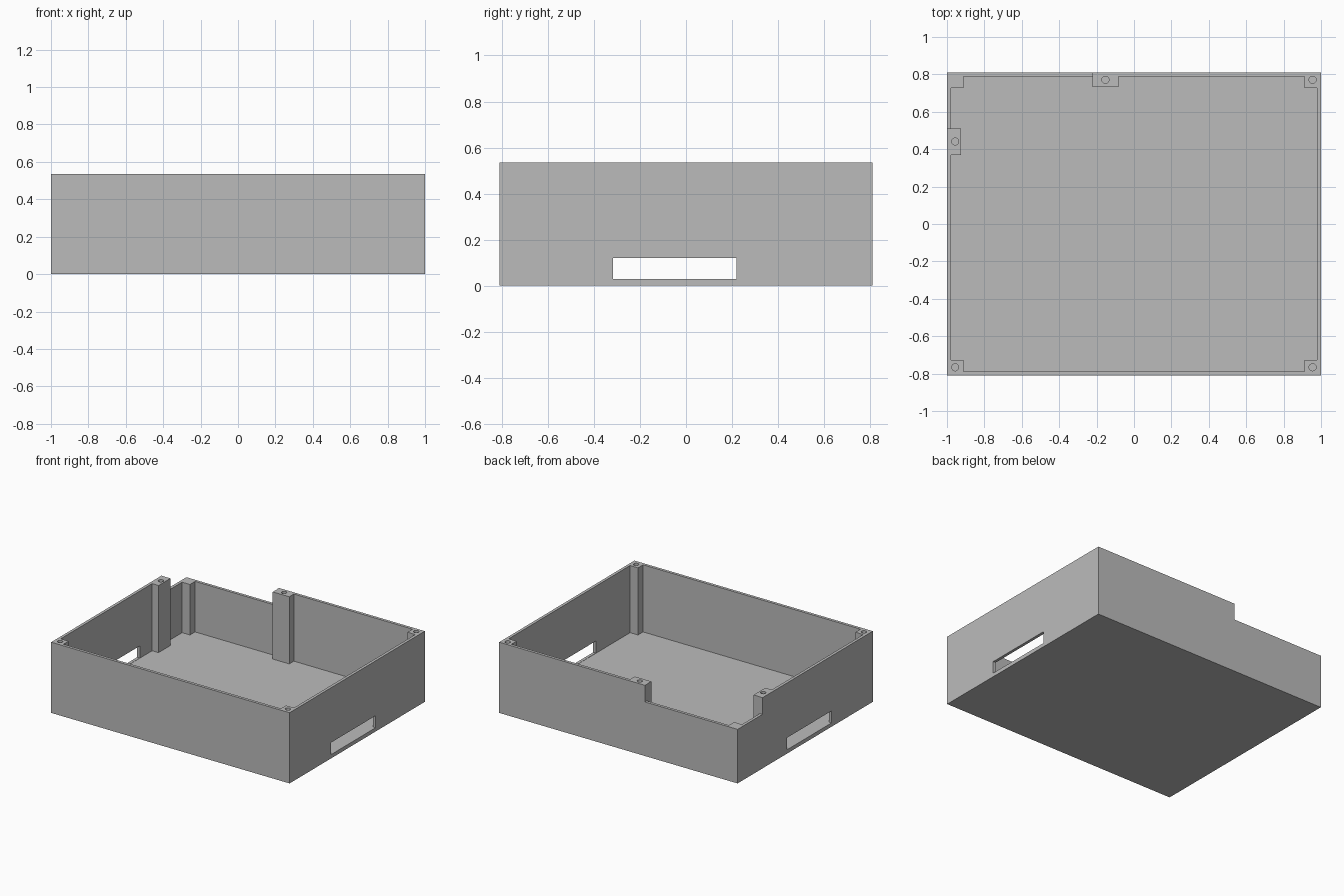
import bpy
import bmesh

if "Cube" in bpy.data.objects:
    bpy.data.objects.remove(bpy.data.objects["Cube"], do_unlink=True)

X, Y, H = 1.0, 0.81, 0.536          # outer half sizes and height
WALL, FLOOR = 0.022, 0.027
IX, IY = X - WALL, Y - WALL         # inner wall faces
PX, PY = 0.912, 0.727               # inner faces of the corner posts
LOW = 0.41                          # rim height at the lowered corner

grey = bpy.data.materials.new("plain grey")
grey.use_nodes = True
colour = (0.5, 0.5, 0.5, 1)
grey.diffuse_color = colour
grey.node_tree.nodes["Principled BSDF"].inputs["Base Color"].default_value = colour


def prism(name, outline, z0, z1):
    """Extrude a flat outline from z0 to z1."""
    bm = bmesh.new()
    base = bm.faces.new([bm.verts.new((x, y, z0)) for x, y in outline])
    top = bmesh.ops.extrude_face_region(bm, geom=[base])["geom"]
    verts = [v for v in top if isinstance(v, bmesh.types.BMVert)]
    bmesh.ops.translate(bm, verts=verts, vec=(0, 0, z1 - z0))
    bmesh.ops.recalc_face_normals(bm, faces=bm.faces)
    mesh = bpy.data.meshes.new(name)
    bm.to_mesh(mesh)
    bm.free()
    mesh.materials.append(grey)
    obj = bpy.data.objects.new(name, mesh)
    bpy.context.collection.objects.link(obj)
    return obj


def rect(x0, x1, y0, y1):
    return [(x0, y0), (x1, y0), (x1, y1), (x0, y1)]


def cut(body, cutter):
    """Subtract the cutter from the body and delete it."""
    cutter.hide_render = True
    mod = body.modifiers.new("cut", "BOOLEAN")
    mod.operation, mod.solver, mod.object = "DIFFERENCE", "EXACT", cutter
    bpy.context.view_layer.objects.active = body
    bpy.ops.object.modifier_apply(modifier=mod.name)
    bpy.data.objects.remove(cutter, do_unlink=True)


body = prism("open_box", rect(-X, X, -Y, Y), 0, H)

# Cavity outline, stepping around four corner posts and two wall posts
cavity = [
    (-PX, -IY), (PX, -IY), (PX, -PY), (IX, -PY),
    (IX, PY), (PX, PY), (PX, IY),
    (-0.083, IY), (-0.083, 0.733), (-0.222, 0.733), (-0.222, IY),
    (-PX, IY), (-PX, PY), (-IX, PY),
    (-IX, 0.51), (-0.924, 0.51), (-0.924, 0.368), (-IX, 0.368),
    (-IX, -PY), (-PX, -PY),
]
cut(body, prism("cavity_cutter", cavity, FLOOR, 1))

# Lowered rim around the back corner
cut(body, prism("rim_cutter", rect(-1.2, -0.223, 0.511, 1), LOW, 1))

# Slot through both side walls
cut(body, prism("slot_cutter", rect(-1.2, 1.2, -0.317, 0.22), 0.029, 0.12))

# Screw holes in the tops of the full-height posts
for x, y in [(-0.956, -0.766), (0.955, -0.766), (0.955, 0.771),
             (-0.153, 0.771), (-0.956, 0.441)]:
    bpy.ops.mesh.primitive_cylinder_add(vertices=24, radius=0.019, depth=0.4,
                                        location=(x, y, H))
    drill = bpy.context.object
    drill.data.materials.append(grey)
    cut(body, drill)
